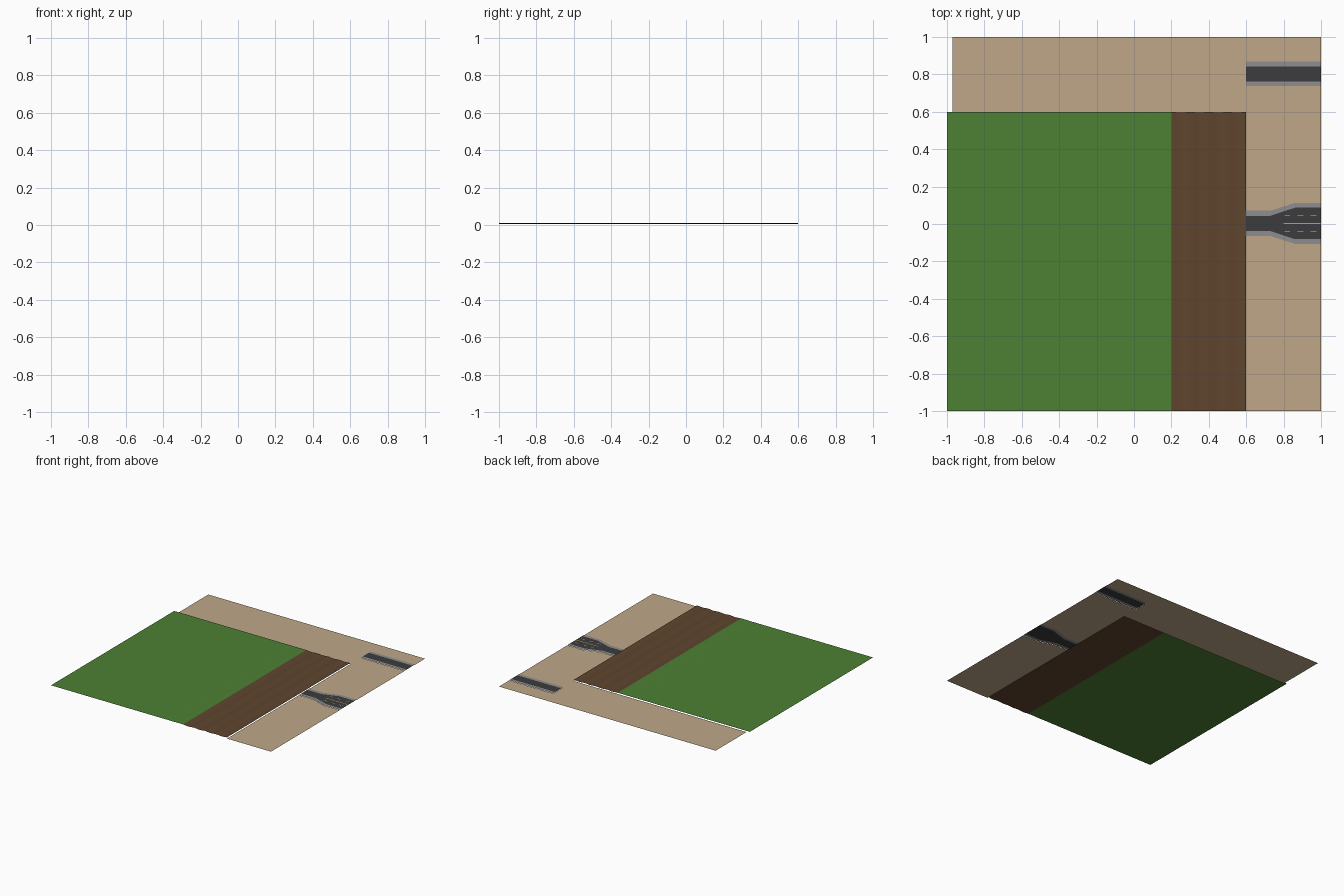
import bpy, math

if "Cube" in bpy.data.objects:
    bpy.data.objects.remove(bpy.data.objects["Cube"])


def material(name, rgb):
    m = bpy.data.materials.new(name)
    m.diffuse_color = (*rgb, 1)
    m.use_nodes = True
    m.node_tree.nodes["Principled BSDF"].inputs["Base Color"].default_value = m.diffuse_color
    return m


SAND = material("sand", (0.52, 0.39, 0.25))
GRASS = material("grass", (0.075, 0.22, 0.035))
SOIL = material("soil", (0.115, 0.06, 0.027))
ASPHALT = material("asphalt", (0.045, 0.045, 0.048))
PAVING = material("paving", (0.27, 0.27, 0.28))
WHITE = material("white_paint", (0.8, 0.8, 0.8))
YELLOW = material("yellow_paint", (0.6, 0.36, 0.05))


def strip(name, xs, low, high, zs, mat, smooth=False):
    """Sheet between two boundaries y=low(x) and y=high(x), height zs per station."""
    verts, faces = [], []
    for x, a, b, z in zip(xs, low, high, zs):
        verts += [(x, a, z), (x, b, z)]
    for i in range(len(xs) - 1):
        k = 2 * i
        faces.append((k, k + 2, k + 3, k + 1))
    me = bpy.data.meshes.new(name)
    me.from_pydata(verts, [], faces)
    me.materials.append(mat)
    for p in me.polygons:
        p.use_smooth = smooth
    ob = bpy.data.objects.new(name, me)
    bpy.context.collection.objects.link(ob)
    return ob


def rect(name, x0, x1, y0, y1, z, mat):
    return strip(name, [x0, x1], [y0, y0], [y1, y1], [z, z], mat)


# Meadow, with a faint ripple towards the soil
gx = [-1, -0.4] + [-0.4 + 0.05 * i for i in range(1, 13)]
gz = [0.01 + (0.0006 * math.sin(x * 50) if 0 < x < 0.19 else 0) for x in gx]
strip("meadow", gx, [-1] * len(gx), [0.6] * len(gx), gz, GRASS)

# Ploughed bank with shallow furrows
n = 32
bx = [0.2 + 0.4 * i / n for i in range(n + 1)]
bz = [0.008 + 0.002 * math.cos(i * math.pi / 4) for i in range(n + 1)]
strip("ploughed_bank", bx, [-1] * (n + 1), [0.6] * (n + 1), bz, SOIL)

# Main road widening to the east: asphalt flanked by pavements
RX = [0.6, 0.73, 0.86, 1.0]
CY = 0.003
inner = [0.041, 0.041, 0.084, 0.084]
outer = [0.068, 0.068, 0.109, 0.109]
RZ = [0.002] * 4


def side(half, s):
    return [CY + s * h for h in half]


strip("main_road", RX, side(inner, -1), side(inner, 1), RZ, ASPHALT)
strip("main_pavement_south", RX, side(outer, -1), side(inner, -1), RZ, PAVING)
strip("main_pavement_north", RX, side(inner, 1), side(outer, 1), RZ, PAVING)

# Lane markings
rect("centre_line", 0.8, 1.0, CY - 0.003, CY + 0.003, 0.003, YELLOW)
for s in (-1, 1):
    for i in range(3):
        x = 0.805 + 0.07 * i
        y = CY + s * 0.041
        rect("lane_dash", x, x + 0.03, y - 0.0018, y + 0.0018, 0.003, WHITE)

# Side road
rect("side_road", 0.6, 1, 0.763, 0.842, 0.002, ASPHALT)
rect("side_pavement_south", 0.6, 1, 0.737, 0.763, 0.002, PAVING)
rect("side_pavement_north", 0.6, 1, 0.842, 0.868, 0.002, PAVING)

# Sandy ground fitted around the roads
Z0 = [0] * 4
strip("sand_south", RX, [-1] * 4, side(outer, -1), Z0, SAND)
strip("sand_middle", RX, side(outer, 1), [0.737] * 4, Z0, SAND)
rect("sand_north_east", 0.6, 1, 0.868, 1, 0, SAND)
rect("sand_north", -0.97, 0.6, 0.6, 1, 0, SAND)
